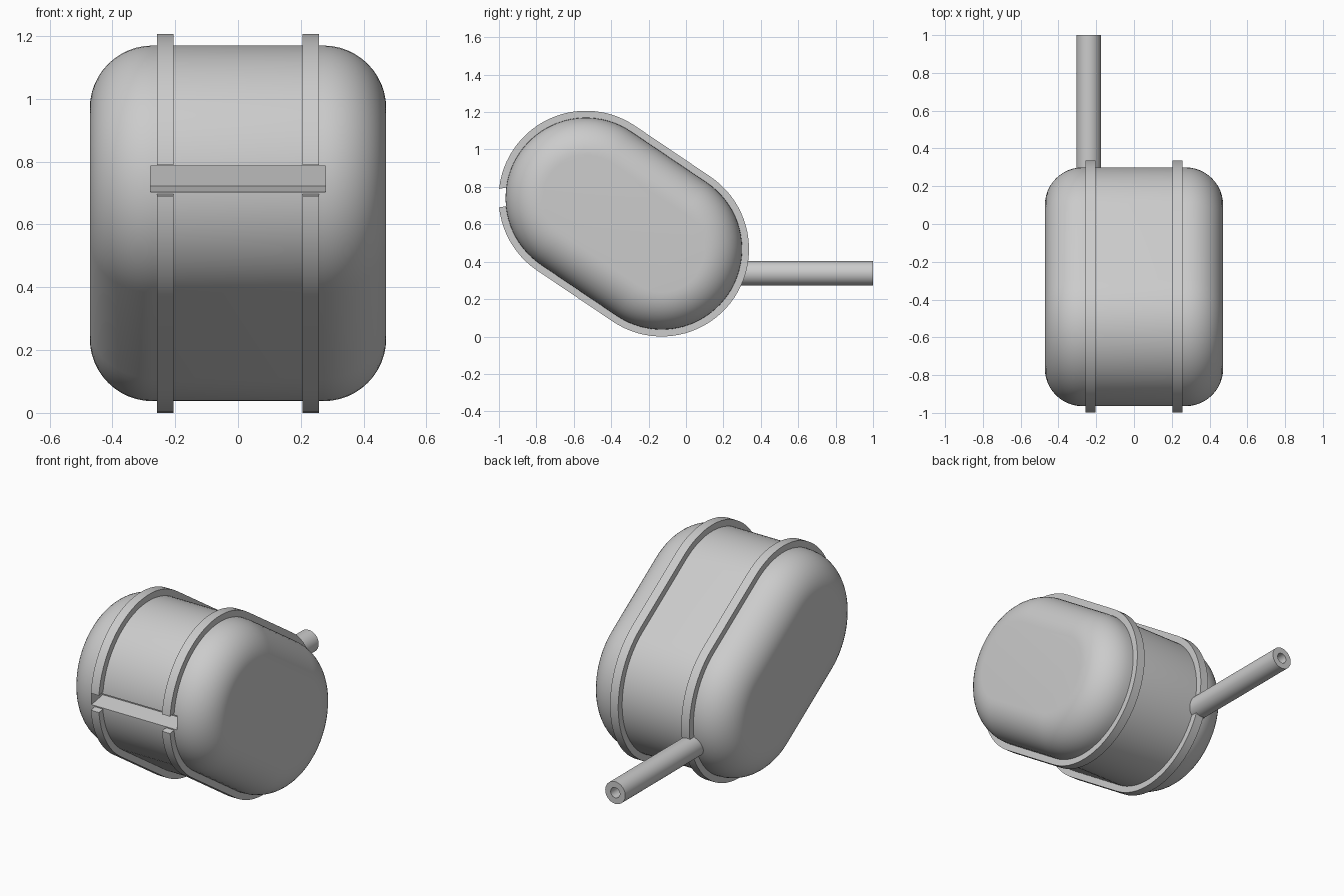
import bpy, bmesh
from math import sin, cos, pi, atan2
from mathutils import Matrix

cube = bpy.data.objects.get("Cube")
if cube:
    bpy.data.objects.remove(cube, do_unlink=True)

grey = bpy.data.materials.new("plain_grey")
grey.use_nodes = True
grey.diffuse_color = (0.6, 0.6, 0.6, 1)
grey.node_tree.nodes["Principled BSDF"].inputs["Base Color"].default_value = (0.6, 0.6, 0.6, 1)

UPPER, LOWER = (-0.535, 0.74), (-0.13, 0.467)   # arc centres (y, z)
TILT = atan2(LOWER[1] - UPPER[1], LOWER[0] - UPPER[0])
RADIUS, STRAP_RADIUS = 0.43, 0.467
ARC = 40


def stadium(bm, x, r):
    """Ring of vertices: tilted long round outline of radius r at x."""
    ring = []
    for (y, z), start in ((LOWER, TILT - pi / 2), (UPPER, TILT + pi / 2)):
        for i in range(ARC + 1):
            a = start + pi * i / ARC
            ring.append(bm.verts.new((x, y + r * cos(a), z + r * sin(a))))
    return ring


def bridge(bm, a, b):
    for i in range(len(a)):
        j = (i + 1) % len(a)
        bm.faces.new((a[i], a[j], b[j], b[i]))


def finish(bm, name):
    bmesh.ops.recalc_face_normals(bm, faces=bm.faces)
    mesh = bpy.data.meshes.new(name)
    bm.to_mesh(mesh)
    bm.free()
    mesh.materials.append(grey)
    obj = bpy.data.objects.new(name, mesh)
    bpy.context.collection.objects.link(obj)
    return obj


def select(obj):
    bpy.ops.object.select_all(action='DESELECT')
    obj.select_set(True)
    bpy.context.view_layer.objects.active = obj


def cut(obj, length, depth, height, y, z):
    """Cut a slightly upward sloping box slot into the object."""
    bm = bmesh.new()
    bmesh.ops.create_cube(bm, size=1, matrix=Matrix.Translation((0, y, z))
                          @ Matrix.Rotation(0.18, 4, 'X')
                          @ Matrix.Diagonal((length, depth, height, 1)))
    cutter = finish(bm, "slot_cutter")
    cutter.hide_render = True
    mod = obj.modifiers.new("slot", 'BOOLEAN')
    mod.operation, mod.solver, mod.object = 'DIFFERENCE', 'EXACT', cutter
    select(obj)
    bpy.ops.object.modifier_apply(modifier=mod.name)
    bpy.data.objects.remove(cutter, do_unlink=True)


def smooth(obj):
    select(obj)
    bpy.ops.object.shade_smooth_by_angle(angle=0.5)


# Body: rings lofted along x with rounded ends
HALF, FILLET, STEPS = 0.472, 0.2, 12
profile = [(HALF - FILLET + FILLET * sin(a), RADIUS - FILLET + FILLET * cos(a))
           for a in (pi / 2 * i / STEPS for i in range(STEPS + 1))]
profile = [(-x, r) for x, r in reversed(profile)] + profile
bm = bmesh.new()
rings = [stadium(bm, x, r) for x, r in profile]
for a, b in zip(rings, rings[1:]):
    bridge(bm, a, b)
bm.faces.new(rings[0])
bm.faces.new(rings[-1])
body = finish(bm, "body")
cut(body, 0.556, 0.2, 0.081, -0.965, 0.744)
smooth(body)

# Straps: flat bands around the body, open at the slot
for side, name in ((-1, "right_strap"), (1, "left_strap")):
    bm = bmesh.new()
    x0, x1 = side * 0.2315 - 0.0265, side * 0.2315 + 0.0265
    loops = [stadium(bm, x, r) for x, r in
             ((x0, RADIUS - 0.01), (x0, STRAP_RADIUS), (x1, STRAP_RADIUS), (x1, RADIUS - 0.01))]
    for i in range(4):
        bridge(bm, loops[i], loops[(i + 1) % 4])
    strap = finish(bm, name)
    cut(strap, 1, 0.2, 0.098, -0.965, 0.746)
    smooth(strap)

# Pipe: hollow tube leaving the back
bm = bmesh.new()
SIDES = 40
tube = []
for y, r in ((0.15, 0.065), (1.0, 0.065), (1.0, 0.03), (0.15, 0.03)):
    tube.append([bm.verts.new((-0.24 + r * cos(2 * pi * i / SIDES), y,
                               0.338 + r * sin(2 * pi * i / SIDES))) for i in range(SIDES)])
for i in range(4):
    bridge(bm, tube[i], tube[(i + 1) % 4])
smooth(finish(bm, "pipe"))
